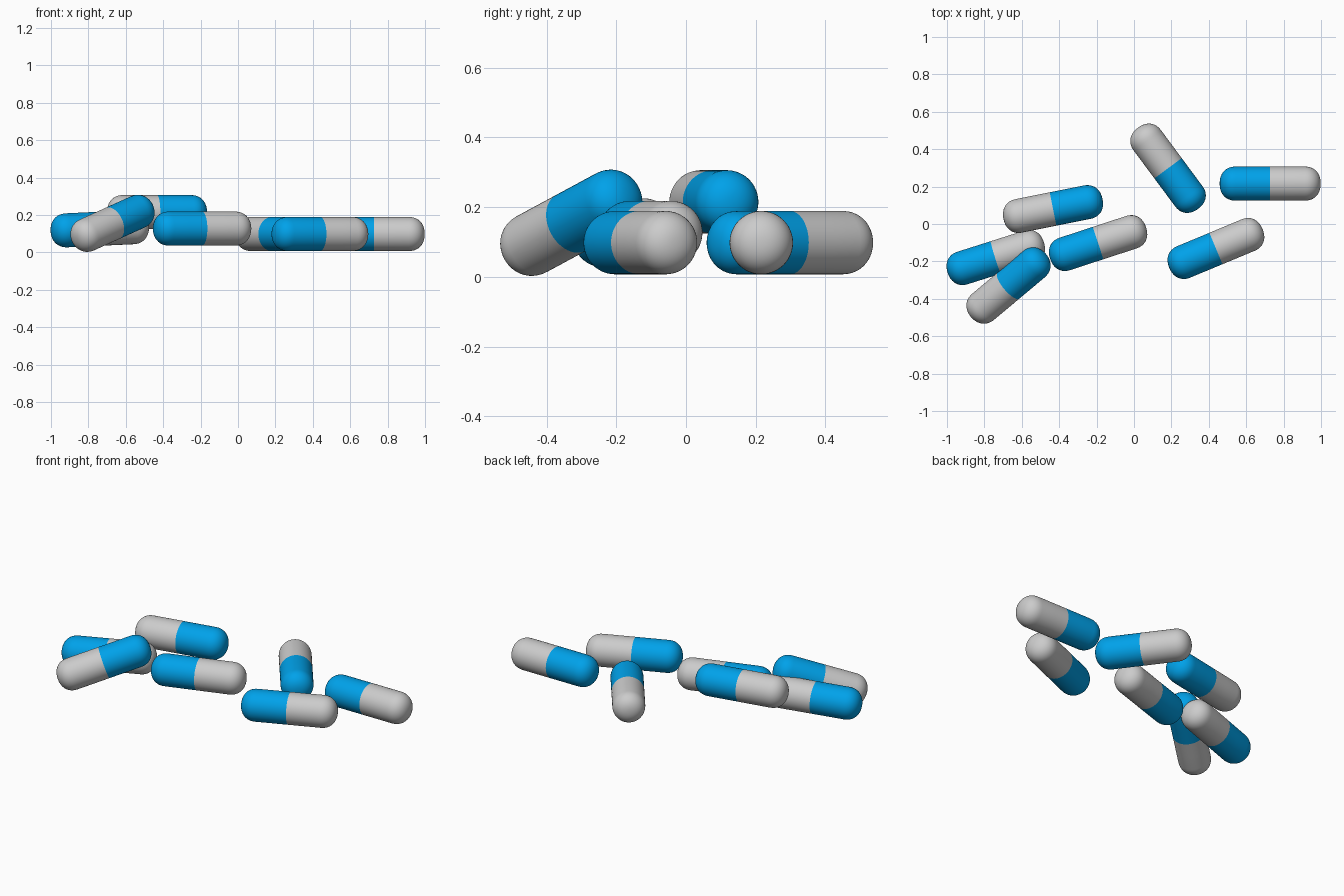
import bpy, bmesh
from math import sin, cos, pi
from mathutils import Vector, Matrix

if "Cube" in bpy.data.objects:
    bpy.data.objects.remove(bpy.data.objects["Cube"])

R, HALF, CAP = 0.091, 0.27, 0.085   # radius, half length, rounded end depth

blue = bpy.data.materials.new("blue_shell")
blue.diffuse_color = (0.0, 0.36, 0.82, 1)
blue.use_nodes = True
blue.node_tree.nodes["Principled BSDF"].inputs["Base Color"].default_value = blue.diffuse_color


def half_mesh(name, mat=None):
    """Half capsule along +Z: straight wall and a slightly flattened round end."""
    bm = bmesh.new()
    pts = [(R, 0), (R, (HALF - CAP) / 2)]
    for i in range(13):
        a = i / 12 * pi / 2
        c, s = max(cos(a), 0), sin(a)
        pts.append((R * c ** 0.9 if i < 12 else 0, HALF - CAP + CAP * s ** 0.9))
    vs = [bm.verts.new((r, 0, z)) for r, z in pts]
    es = [bm.edges.new(p) for p in zip(vs, vs[1:])]
    bmesh.ops.spin(bm, geom=vs + es, cent=(0, 0, 0), axis=(0, 0, 1),
                   angle=2 * pi, steps=48, use_duplicate=False)
    bmesh.ops.remove_doubles(bm, verts=bm.verts, dist=1e-5)
    bmesh.ops.recalc_face_normals(bm, faces=bm.faces)
    # an open shell has no inside, so orient by the wall direction
    f = max(bm.faces, key=lambda f: f.calc_area())
    m = f.calc_center_median()
    if f.normal.dot(Vector((m.x, m.y, 0))) < 0:
        bmesh.ops.reverse_faces(bm, faces=bm.faces)
    for f in bm.faces:
        f.smooth = True
    me = bpy.data.meshes.new(name)
    bm.to_mesh(me)
    bm.free()
    if mat:
        me.materials.append(mat)
    return me


blue_half = half_mesh("blue_half", blue)
grey_half = half_mesh("grey_half")

# each capsule: centre, direction towards its blue end
capsules = [
    ((0.728, 0.216, 0.098), (-1, 0, 0)),
    ((0.182, 0.298, 0.098), (0.218, -0.294, 0)),
    ((0.438, -0.131, 0.098), (-0.339, -0.141, 0)),
    ((-0.192, -0.102, 0.127), (-0.349, -0.114, 0)),
    ((-0.433, 0.080, 0.215), (0.360, 0.072, 0)),
    ((-0.739, -0.179, 0.126), (-0.342, -0.108, -0.016)),
    ((-0.671, -0.329, 0.155), (0.270, 0.226, 0.122)),
]
for n, (centre, d) in enumerate(capsules, 1):
    for label, me, sign in (("blue", blue_half, 1), ("grey", grey_half, -1)):
        ob = bpy.data.objects.new(f"capsule_{n}_{label}_half", me)
        bpy.context.collection.objects.link(ob)
        ob.location = centre
        ob.rotation_euler = (sign * Vector(d)).to_track_quat('Z', 'Y').to_euler()
